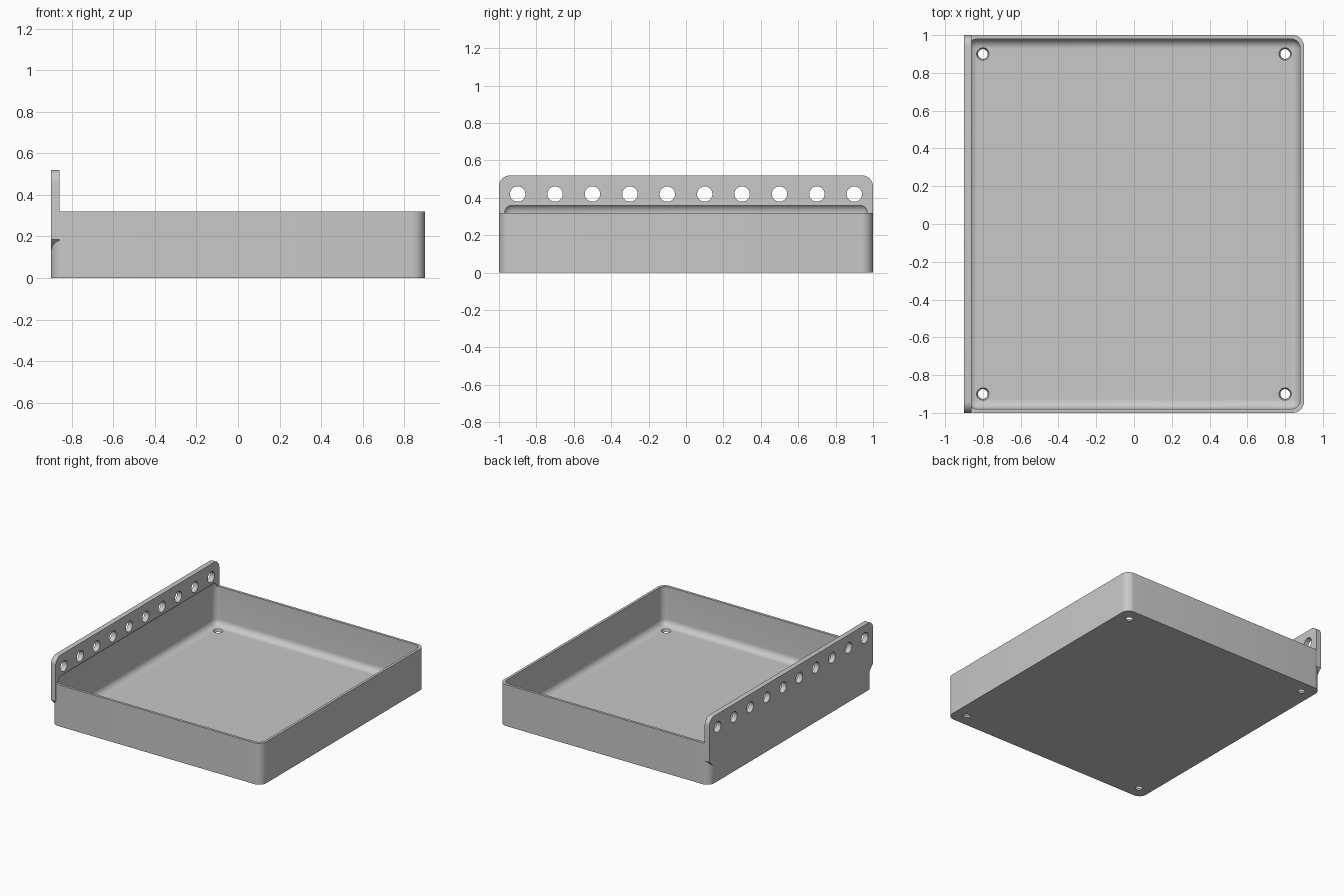
import bpy, bmesh, math
from mathutils import Matrix, Vector

cube = bpy.data.objects.get("Cube")
if cube:
    bpy.data.objects.remove(cube, do_unlink=True)

grey = bpy.data.materials.new("grey plastic")
grey.use_nodes = True
colour = (0.58, 0.58, 0.58, 1)
grey.diffuse_color = colour
grey.node_tree.nodes["Principled BSDF"].inputs["Base Color"].default_value = colour


def to_object(name, bm):
    bmesh.ops.recalc_face_normals(bm, faces=bm.faces)
    mesh = bpy.data.meshes.new(name)
    bm.to_mesh(mesh)
    bm.free()
    mesh.materials.append(grey)
    obj = bpy.data.objects.new(name, mesh)
    bpy.context.collection.objects.link(obj)
    return obj


def rounded_box(name, half_x, half_y, bottom, top, radius, all_edges):
    bm = bmesh.new()
    bmesh.ops.create_cube(bm, size=2)
    for v in bm.verts:
        v.co = Vector((v.co.x * half_x, v.co.y * half_y, top if v.co.z > 0 else bottom))
    edges = [e for e in bm.edges
             if all_edges or abs(e.verts[0].co.z - e.verts[1].co.z) > 0.01]
    bmesh.ops.bevel(bm, geom=edges, offset=radius, segments=8,
                    profile=0.5, affect='EDGES')
    return to_object(name, bm)


def apply_boolean(target, tool, operation):
    tool.hide_render = True
    mod = target.modifiers.new(operation.lower(), 'BOOLEAN')
    mod.operation = operation
    mod.solver = 'EXACT'
    mod.object = tool
    bpy.context.view_layer.objects.active = target
    bpy.ops.object.modifier_apply(modifier=mod.name)
    bpy.data.objects.remove(tool, do_unlink=True)


# Tray body with rounded upright corners
tray = rounded_box("tray", 0.9, 1.0, 0, 0.32, 0.06, False)

# Mounting flange: rounded top corners, chamfered lower ends
RADIUS, TOP = 0.06, 0.52
half = [(0.94, 0.125), (1.0, 0.185)]
for i in range(9):
    a = math.pi / 2 * i / 8
    half.append((1 - RADIUS + RADIUS * math.cos(a), TOP - RADIUS + RADIUS * math.sin(a)))
outline = half + [(-y, z) for y, z in reversed(half)]
bm = bmesh.new()
face = bm.faces.new([bm.verts.new((-0.9, y, z)) for y, z in outline])
ext = bmesh.ops.extrude_face_region(bm, geom=[face])
bmesh.ops.translate(bm, vec=(0.04, 0, 0),
                    verts=[g for g in ext["geom"] if isinstance(g, bmesh.types.BMVert)])
flange = to_object("flange", bm)
apply_boolean(tray, flange, 'UNION')

# Filleted cavity, which also scoops the foot of the flange
cavity = rounded_box("cavity", 0.88, 0.98, 0.02, 0.37, 0.05, True)
apply_boolean(tray, cavity, 'DIFFERENCE')

# Row of flange holes and four tapered floor holes
bm = bmesh.new()
for i in range(10):
    place = Matrix.Translation((-0.88, -0.9 + 0.2 * i, 0.42)) @ Matrix.Rotation(math.pi / 2, 4, 'Y')
    bmesh.ops.create_cone(bm, cap_ends=True, segments=32, radius1=0.041,
                          radius2=0.041, depth=0.1, matrix=place)
for x in (-0.8, 0.8):
    for y in (-0.9, 0.9):
        bmesh.ops.create_cone(bm, cap_ends=True, segments=32, radius1=0.022,
                              radius2=0.037, depth=0.04,
                              matrix=Matrix.Translation((x, y, 0.01)))
holes = to_object("hole_cutters", bm)
apply_boolean(tray, holes, 'DIFFERENCE')

# Smooth shading with sharp edges kept
bpy.ops.object.select_all(action='DESELECT')
tray.select_set(True)
bpy.context.view_layer.objects.active = tray
bpy.ops.object.shade_smooth_by_angle(angle=math.radians(30))
